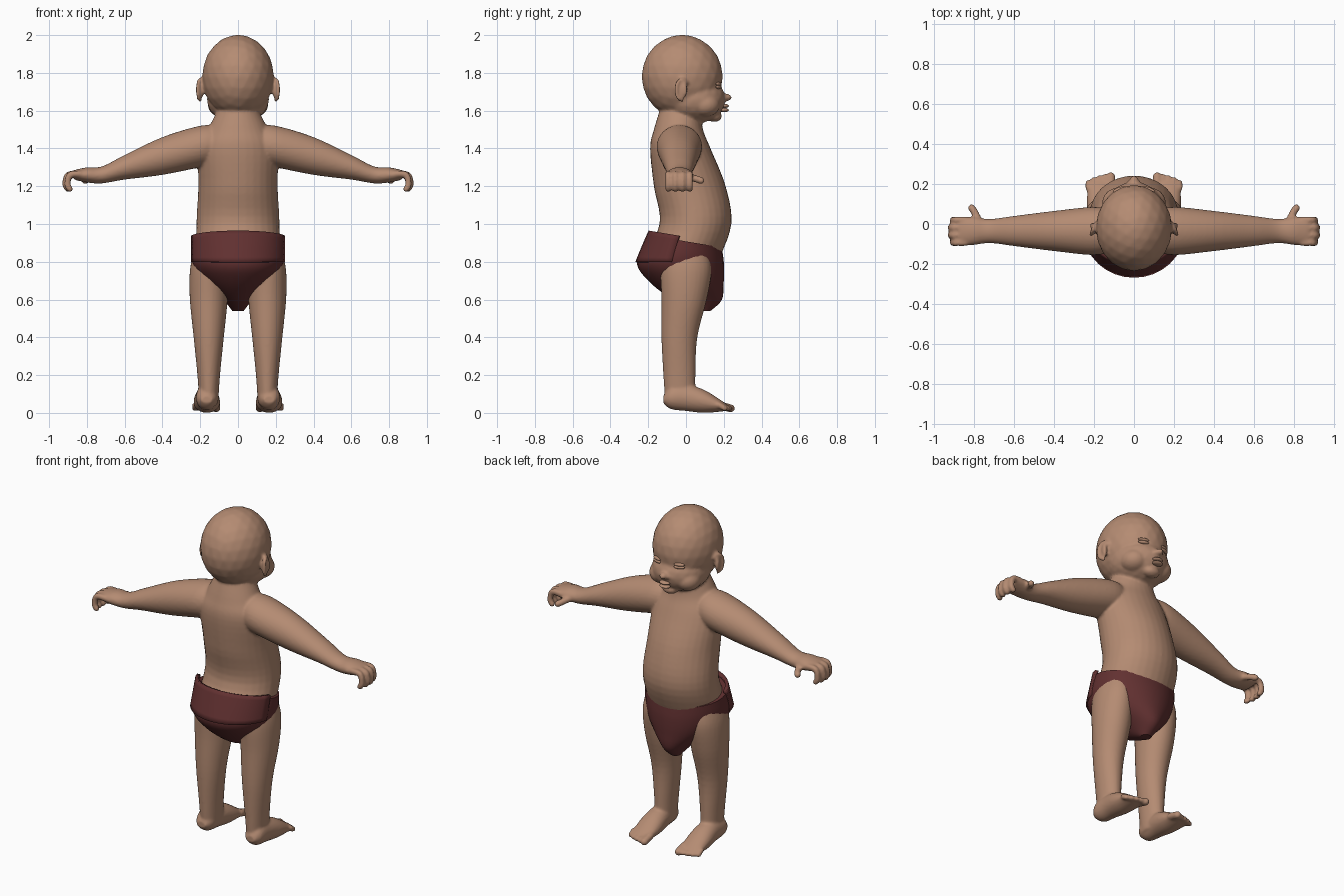
import bpy, bmesh
from math import sin, cos, pi, tau
from mathutils import Vector, Matrix

cube = bpy.data.objects.get("Cube")
if cube:
    bpy.data.objects.remove(cube, do_unlink=True)

X, Y, Z = range(3)


def make_material(name, *color):
    material = bpy.data.materials.new(name)
    material.use_nodes = True
    material.diffuse_color = (*color, 1)
    shader = material.node_tree.nodes["Principled BSDF"]
    shader.inputs["Base Color"].default_value = (*color, 1)
    shader.inputs["Roughness"].default_value = .7
    return material


skin = make_material("warm skin", .46, .26, .17)
cloth = make_material("dark red cloth", .12, .03, .03)


def make_object(name, bm, material):
    bmesh.ops.recalc_face_normals(bm, faces=bm.faces)
    for face in bm.faces:
        face.smooth = True
    mesh = bpy.data.meshes.new(name)
    bm.to_mesh(mesh)
    bm.free()
    mesh.materials.append(material)
    obj = bpy.data.objects.new(name, mesh)
    bpy.context.collection.objects.link(obj)
    return obj


def smooth_path(rows, steps):
    """Smooth curve passing through every row of numbers."""
    rows = [Vector(row) for row in rows]
    padded = [rows[0], *rows, rows[-1]]
    path = []
    for before, start, end, after in zip(padded, rows, rows[1:], padded[3:]):
        for step in range(steps):
            t = step / steps
            ease = t * t * (3 - 2 * t)
            leave = (end - before) / 2 * t * (1 - t) ** 2
            arrive = (after - start) / 2 * t * t * (1 - t)
            path.append(start.lerp(end, ease) + leave - arrive)
    return path + [rows[-1]]


def loft(bm, rows, axes, shift=0, segments=32):
    """Elliptical loft; each row is position, centre, radius, cross radius."""
    along, across, side = axes
    rings = []
    for position, centre, radius, cross_radius in smooth_path(rows, steps=5):
        ring = []
        for index in range(segments):
            angle = tau * index / segments
            point = Vector()
            point[along] = position
            point[across] = centre + radius * cos(angle)
            point[side] = shift + cross_radius * sin(angle)
            ring.append(bm.verts.new(point))
        rings.append(ring)
    for low, high in zip(rings, rings[1:]):
        for index in range(segments):
            bm.faces.new((low[index - 1], low[index], high[index], high[index - 1]))
    bm.faces.new(rings[0])
    bm.faces.new(rings[-1])


def ball(bm, centre, size, turn=0):
    matrix = (Matrix.Translation(centre) @ Matrix.Rotation(turn, 4, 'Z')
              @ Matrix.Diagonal((*size, 1)))
    bmesh.ops.create_icosphere(bm, subdivisions=3, radius=1, matrix=matrix)


def chain(bm, points, thickness):
    """Overlapping balls along a curve, which fuse into a rounded digit."""
    for point in smooth_path(points, steps=6):
        ball(bm, point, (thickness, thickness, thickness))


def mirror_parts(bm):
    copy = bmesh.ops.duplicate(bm, geom=bm.verts[:] + bm.edges[:] + bm.faces[:])
    verts = [item for item in copy["geom"] if isinstance(item, bmesh.types.BMVert)]
    bmesh.ops.scale(bm, vec=(-1, 1, 1), verts=verts)


body = bmesh.new()

# Arm, from inside the shoulder to the knuckles
loft(body, [
    (.1, 1.42, .1, .1),
    (.2, 1.41, .11, .12),
    (.4, 1.36, .1, .1),
    (.6, 1.3, .065, .075),
    (.72, 1.26, .045, .06),
    (.8, 1.26, .04, .07),
    (.87, 1.26, .025, .07)], axes=(X, Z, Y), shift=-.035)

# Four curled fingers, the outer two shorter, and a thumb
for finger in range(4):
    y = .02 - .038 * finger
    knuckle = Vector((.9 if finger in (1, 2) else .89, y, 1.26))
    bend = knuckle + Vector((.013, 0, -.05))
    tip = knuckle + Vector((0, 0, -.075))
    chain(body, [(.84, y, 1.265), knuckle, bend, tip], thickness=.017)
chain(body, [(.77, 0, 1.25), (.79, .05, 1.24), (.81, .08, 1.23)], thickness=.019)

# Leg, from ankle to hip
loft(body, [
    (.05, -.03, .08, .05),
    (.2, -.035, .085, .06),
    (.4, -.035, .095, .08),
    (.6, -.01, .12, .1),
    (.75, 0, .135, .1),
    (.85, 0, .12, .08)], axes=(Z, Y, X), shift=.155)

# Foot, from heel to ball
loft(body, [
    (-.12, .07, .02, .03),
    (-.08, .08, .06, .055),
    (0, .08, .07, .06),
    (.1, .06, .06, .07),
    (.21, .03, .02, .065)], axes=(Y, Z, X), shift=.165)

# Toes, the innermost thickest, set back towards the outside
for toe in range(5):
    x = .115 + .028 * toe
    front = .237 - .002 * toe * toe
    chain(body, [(x, .18, .04), (x, front, .024)],
          thickness=.016 if toe else .022)

# Ear: a plate with a curled rim
ear = Vector((.2, -.02, 1.71))
ball(body, ear, (.015, .03, .05), turn=-.4)
rim_angles = [pi * step / 8 for step in range(-2, 9)]
chain(body, [ear + Vector((.015 * sin(a), -.033 * sin(a), .055 * cos(a)))
             for a in rim_angles], thickness=.01)

# Cheek
ball(body, (.085, .1, 1.63), (.075, .08, .065))
mirror_parts(body)

# Torso and neck
loft(body, [
    (.7, -.03, .16, .17),
    (.8, -.03, .2, .22),
    (1, .05, .19, .22),
    (1.2, .02, .19, .21),
    (1.4, -.03, .16, .21),
    (1.5, -.04, .13, .16),
    (1.6, -.03, .11, .11)], axes=(Z, Y, X))

# Head: skull, jaw, chin and nose
ball(body, (0, -.02, 1.78), (.19, .215, .222))
ball(body, (0, .04, 1.66), (.165, .17, .13))
ball(body, (0, .15, 1.57), (.05, .04, .03))
ball(body, (0, .215, 1.67), (.022, .027, .02))
for side in (-1, 1):
    ball(body, (side * .02, .205, 1.665), (.014, .018, .013))

# Fuse all skin parts into one soft surface
body_object = make_object("body", body, skin)
fuse = body_object.modifiers.new("fuse", 'REMESH')
fuse.mode = 'VOXEL'
fuse.voxel_size = .008
fuse.use_smooth_shade = True
soften = body_object.modifiers.new("soften", 'SMOOTH')
soften.iterations = 5

# Closed eyelids, upper over lower
eyelids = bmesh.new()
for height in (1.725, 1.741):
    ball(eyelids, (.075, .172, height), (.032, .011, .01), turn=-.35)
mirror_parts(eyelids)
make_object("eyelids", eyelids, skin)

# Lips
lips = bmesh.new()
for height in (1.603, 1.625):
    ball(lips, (0, .203, height), (.033, .024, .011))
make_object("lips", lips, skin)


def tilt_waist(bm, lift):
    """Raise the waistband at the back and dip it under the belly."""
    for vert in bm.verts:
        above_hip = max(0, vert.co.z - .8)
        vert.co.z += above_hip * (lift - 1.4 * vert.co.y)


# Diaper, from crotch to waistband
waist = [(.8, -.03, .23, .245), (.92, 0, .19, .245)]
diaper = bmesh.new()
loft(diaper, [
    (.54, .1, .03, .03),
    (.6, .06, .13, .08),
    (.7, 0, .2, .19), *waist], axes=(Z, Y, X))
tilt_waist(diaper, lift=-.1)
diaper_object = make_object("diaper", diaper, cloth)

# Back panel of the diaper, wrapping over the sides
overlap = .008
panel = bmesh.new()
loft(panel, [(height, centre, depth + overlap, width + overlap)
             for height, centre, depth, width in waist], axes=(Z, Y, X))
tilt_waist(panel, lift=.1)
front_verts = [vert for vert in panel.verts if vert.co.y > -.03]
bmesh.ops.delete(panel, geom=front_verts, context='VERTS')
panel_object = make_object("diaper_back_panel", panel, cloth)
thicken = panel_object.modifiers.new("thickness", 'SOLIDIFY')
thicken.thickness = .02

# Keep the waistband edges crisp
bpy.ops.object.select_all(action='DESELECT')
for obj in (diaper_object, panel_object):
    obj.select_set(True)
bpy.context.view_layer.objects.active = diaper_object
bpy.ops.object.shade_smooth_by_angle(angle=.7)
